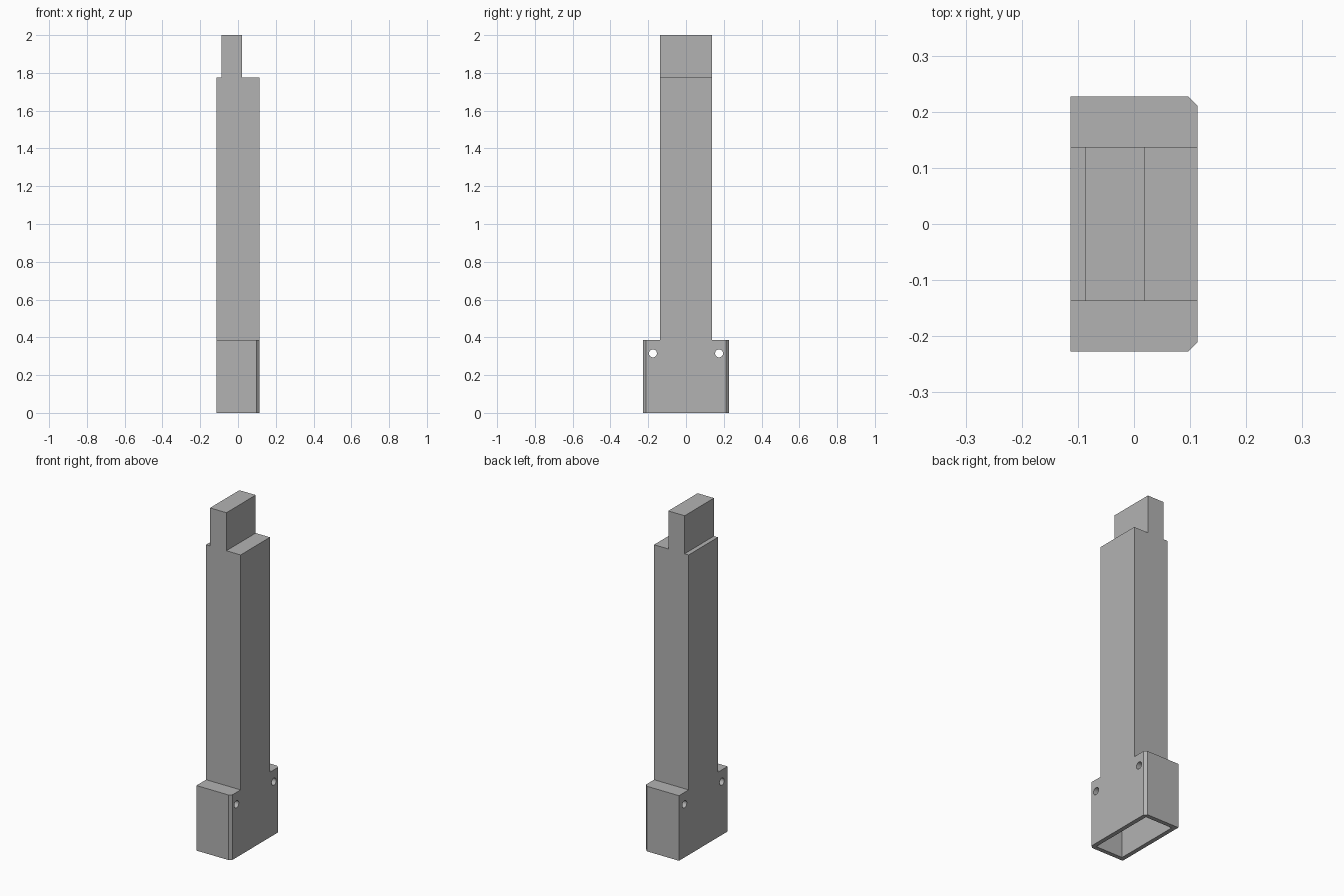
import bpy
import bmesh
from mathutils import Matrix, Vector

if "Cube" in bpy.data.objects:
    bpy.data.objects.remove(bpy.data.objects["Cube"])

grey = bpy.data.materials.new("plain grey")
grey.use_nodes = True
grey.diffuse_color = (0.45, 0.45, 0.45, 1)
grey.node_tree.nodes["Principled BSDF"].inputs["Base Color"].default_value = grey.diffuse_color

HALF_X, HALF_Y = 0.113, 0.227   # base footprint
SHAFT_Y = 0.137                 # half depth of shaft and tenon
BASE_TOP, SHAFT_TOP, TOP = 0.385, 1.775, 2.0
CHAMFER, WALL, SOCKET_TOP = 0.016, 0.025, 0.245


def finish(name, bm):
    bmesh.ops.recalc_face_normals(bm, faces=bm.faces)
    mesh = bpy.data.meshes.new(name)
    bm.to_mesh(mesh)
    bm.free()
    mesh.materials.append(grey)
    obj = bpy.data.objects.new(name, mesh)
    bpy.context.collection.objects.link(obj)
    return obj


def prism(name, points, direction):
    """Extrude a closed outline along a direction."""
    bm = bmesh.new()
    face = bm.faces.new([bm.verts.new(p) for p in points])
    new = bmesh.ops.extrude_face_region(bm, geom=[face])["geom"]
    verts = [v for v in new if isinstance(v, bmesh.types.BMVert)]
    bmesh.ops.translate(bm, verts=verts, vec=Vector(direction))
    return finish(name, bm)


def cut(target, cutter):
    cutter.hide_render = True
    mod = target.modifiers.new("cut", 'BOOLEAN')
    mod.operation, mod.solver, mod.object = 'DIFFERENCE', 'EXACT', cutter
    bpy.context.view_layer.objects.active = target
    bpy.ops.object.modifier_apply(modifier=mod.name)
    bpy.data.objects.remove(cutter)


# Shaft with an offset tenon, one stepped profile
steps = [(-HALF_X, BASE_TOP), (HALF_X, BASE_TOP), (HALF_X, SHAFT_TOP), (0.02, SHAFT_TOP),
         (0.02, TOP), (-0.087, TOP), (-0.087, SHAFT_TOP), (-HALF_X, SHAFT_TOP)]
prism("shaft_and_tenon", [(x, -SHAFT_Y, z) for x, z in steps], (0, 2 * SHAFT_Y, 0))

# Base block with two chamfered corners
inset_x, inset_y = HALF_X - CHAMFER, HALF_Y - CHAMFER
outline = [(-HALF_X, -HALF_Y), (inset_x, -HALF_Y), (HALF_X, -inset_y),
           (HALF_X, inset_y), (inset_x, HALF_Y), (-HALF_X, HALF_Y)]
base = prism("base_block", [(x, y, 0) for x, y in outline], (0, 0, BASE_TOP))

# Socket opening underneath
sx, sy = HALF_X - WALL, HALF_Y - WALL
socket = [(-sx, -sy), (sx, -sy), (sx, sy), (-sx, sy)]
cut(base, prism("socket_cutter", [(x, y, -0.1) for x, y in socket], (0, 0, SOCKET_TOP + 0.1)))

# Bolt holes through the flanges
for side in (-1, 1):
    bm = bmesh.new()
    place = Matrix.Translation((0, side * 0.175, 0.315)) @ Matrix.Rotation(1.570796, 4, 'Y')
    bmesh.ops.create_cone(bm, cap_ends=True, segments=32, radius1=0.021, radius2=0.021,
                          depth=0.5, matrix=place)
    cut(base, finish("hole_cutter", bm))

bpy.ops.object.select_all(action='DESELECT')
base.select_set(True)
bpy.context.view_layer.objects.active = base
bpy.ops.object.shade_smooth_by_angle(angle=0.5)
